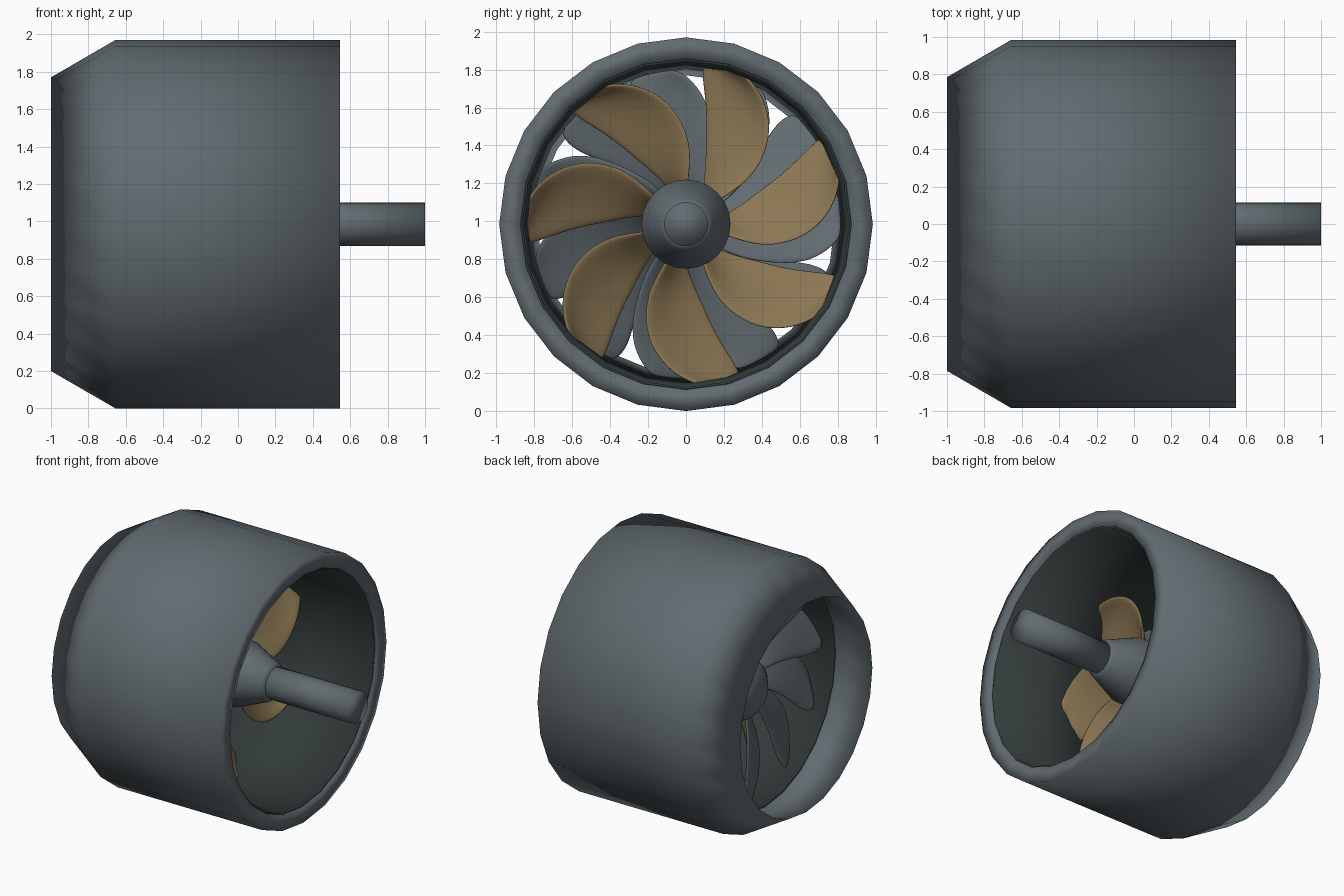
import bpy, bmesh
from math import cos, sin, pi, radians

cube = bpy.data.objects.get("Cube")
if cube:
    bpy.data.objects.remove(cube, do_unlink=True)

AXIS_Z = 0.985   # height of the shaft axis, which runs along x


def material(name, rgb):
    m = bpy.data.materials.new(name)
    m.use_nodes = True
    m.diffuse_color = (*rgb, 1)
    m.node_tree.nodes["Principled BSDF"].inputs["Base Color"].default_value = (*rgb, 1)
    return m


steel = material("steel grey", (0.12, 0.147, 0.163))
dark = material("dark lining", (0.032, 0.044, 0.042))
bronze = material("bronze", (0.26, 0.183, 0.087))


def polar(x, r, a):
    return (x, r * cos(a), AXIS_Z + r * sin(a))


def finish(bm, name, mat):
    bmesh.ops.recalc_face_normals(bm, faces=bm.faces)
    for f in bm.faces:
        f.smooth = True
    mesh = bpy.data.meshes.new(name)
    bm.to_mesh(mesh)
    bm.free()
    mesh.materials.append(mat)
    ob = bpy.data.objects.new(name, mesh)
    bpy.context.collection.objects.link(ob)
    return ob


def lathe(name, profile, mat, closed, sides=24):
    """Spin (x, radius) points round the axis; open profiles get end caps."""
    bm = bmesh.new()
    rings = [[bm.verts.new(polar(x, r, 2 * pi * i / sides)) for i in range(sides)]
             for x, r in profile]
    pairs = list(zip(rings, rings[1:]))
    if closed:
        pairs.append((rings[-1], rings[0]))
    else:
        bm.faces.new(rings[0])
        bm.faces.new(rings[-1])
    for a, b in pairs:
        for i in range(sides):
            j = (i + 1) % sides
            bm.faces.new((a[i], a[j], b[j], b[i]))
    return finish(bm, name, mat)


def fan(name, count, outline, x_mid, pitch, cup, bow, thick, mat, chord=4):
    """Swept blades; outline rows are (radius, trailing angle, leading angle)."""
    bm = bmesh.new()
    r0 = outline[0][0]
    for k in range(count):
        turn = 360 / count * k
        rows = []
        for r, a0, a1 in outline:
            row = []
            for c in range(chord + 1):
                t = c / chord
                x = (x_mid + pitch * (1 - 2 * t) + cup * (r - r0)
                     - bow * (1 - (2 * t - 1) ** 2))
                row.append(bm.verts.new(polar(x, r, radians(a0 + (a1 - a0) * t + turn))))
            rows.append(row)
        for a, b in zip(rows, rows[1:]):
            for c in range(chord):
                bm.faces.new((a[c], a[c + 1], b[c + 1], b[c]))
    ob = finish(bm, name, mat)
    solid = ob.modifiers.new("thickness", 'SOLIDIFY')
    solid.thickness = thick
    solid.offset = 0
    sub = ob.modifiers.new("rounding", 'SUBSURF')
    sub.levels = sub.render_levels = 2
    return ob


# Outer casing with tapered intake and flat rear rim
lathe("casing", [(-1, 0.785), (-0.655, 0.985), (0.545, 0.985),
                 (0.545, 0.872), (-0.66, 0.835)], steel, True)

# Dark duct lining, narrowing towards the intake
lathe("duct_lining", [(0.53, 0.875), (-0.66, 0.838), (-0.66, 0.818), (0.53, 0.86)],
      dark, True)

# Hub with tapered rear end, and drive shaft
lathe("hub", [(-0.6, 0.12), (-0.54, 0.2), (-0.46, 0.235), (0.05, 0.235),
              (0.28, 0.14), (0.31, 0.115)], steel, False)
lathe("drive_shaft", [(0.2, 0.116), (1, 0.116)], steel, False)

# Seven bronze rotor blades
fan("rotor_blades", 7,
    [(0.2, 36, 64), (0.3, 35, 70), (0.42, 35, 76), (0.56, 41, 79),
     (0.69, 49, 82), (0.79, 59, 84), (0.84, 67, 84), (0.88, 75, 84)],
    -0.15, 0.09, 0.03, 0.015, 0.025, bronze)

# Eleven wide grey blades ahead of the rotor, tips leaning to the intake
fan("intake_blades", 11,
    [(0.2, 28, 66), (0.35, 34, 71), (0.5, 41, 76), (0.63, 46, 80),
     (0.73, 52, 81), (0.82, 60, 79)],
    -0.41, 0.07, -0.15, 0.01, 0.025, steel)
